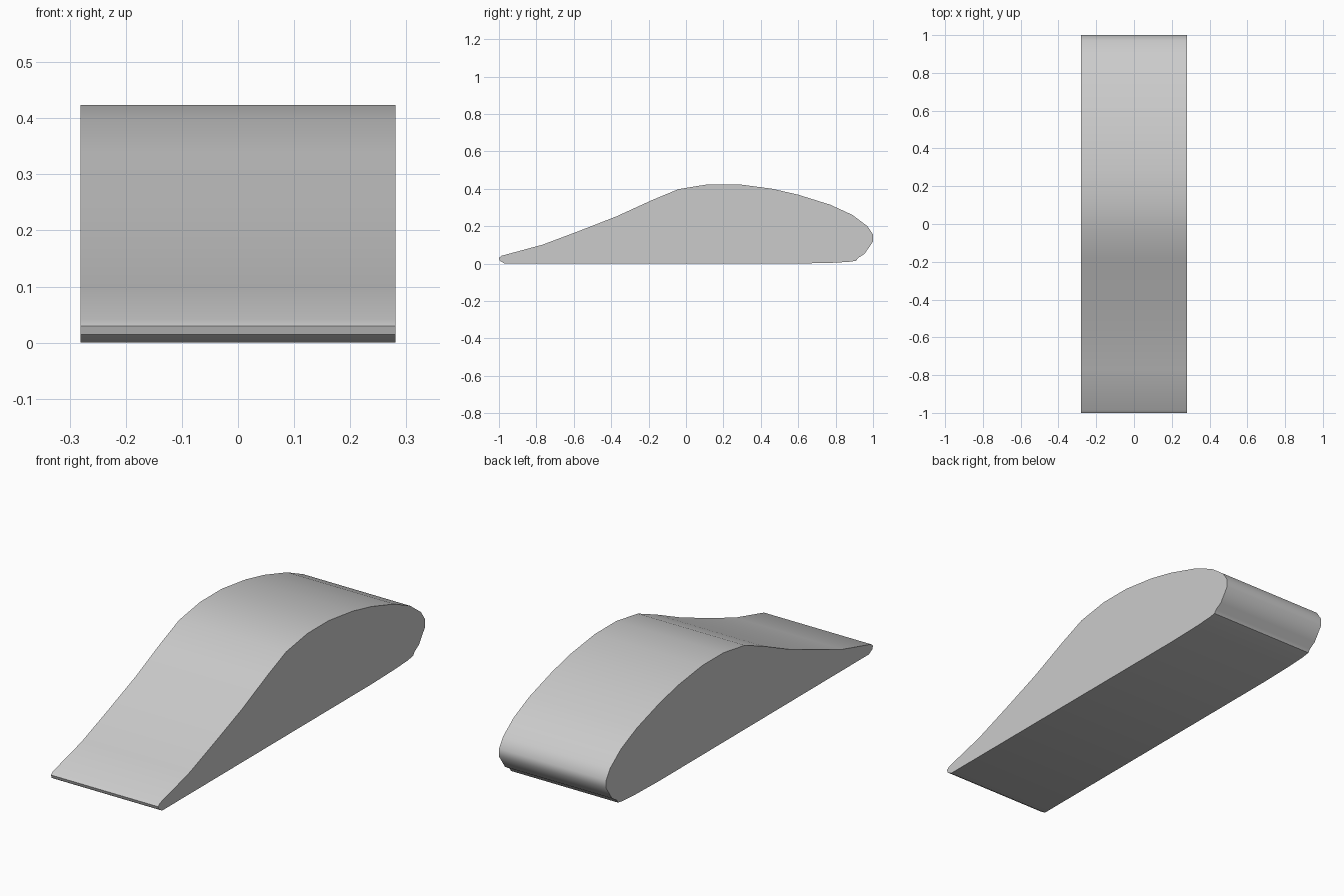
import bpy, bmesh, math

if "Cube" in bpy.data.objects:
    bpy.data.objects.remove(bpy.data.objects["Cube"])

HALF_WIDTH = 0.281

# Side profile (y, z), from the thin front tip over the hump and back underneath
PROFILE = [
    (-1.0, 0.03), (-0.985, 0.042), (-0.77, 0.10), (-0.57, 0.175), (-0.37, 0.253),
    (-0.18, 0.34), (-0.04, 0.398), (0.12, 0.424), (0.28, 0.424), (0.46, 0.40),
    (0.60, 0.368), (0.77, 0.315), (0.89, 0.26), (0.97, 0.20), (1.0, 0.155),
    (1.0, 0.118), (0.955, 0.052), (0.92, 0.03), (0.91, 0.015), (0.87, 0.009),
    (0.78, 0.004), (0.60, 0.0), (-0.97, 0.0), (-0.995, 0.015),
]

# Wedge body: profile face extruded across the width
bm = bmesh.new()
face = bm.faces.new([bm.verts.new((-HALF_WIDTH, y, z)) for y, z in PROFILE])
side = bmesh.ops.extrude_face_region(bm, geom=[face], use_keep_orig=True)
moved = [g for g in side["geom"] if isinstance(g, bmesh.types.BMVert)]
bmesh.ops.translate(bm, verts=moved, vec=(2 * HALF_WIDTH, 0, 0))
bmesh.ops.recalc_face_normals(bm, faces=bm.faces)
mesh = bpy.data.meshes.new("wedge_body")
bm.to_mesh(mesh)
bm.free()
body = bpy.data.objects.new("wedge_body", mesh)
bpy.context.collection.objects.link(body)

# Smooth curved skin, sharp side edges
bpy.context.view_layer.objects.active = body
body.select_set(True)
bpy.ops.object.shade_smooth_by_angle(angle=math.radians(40))
